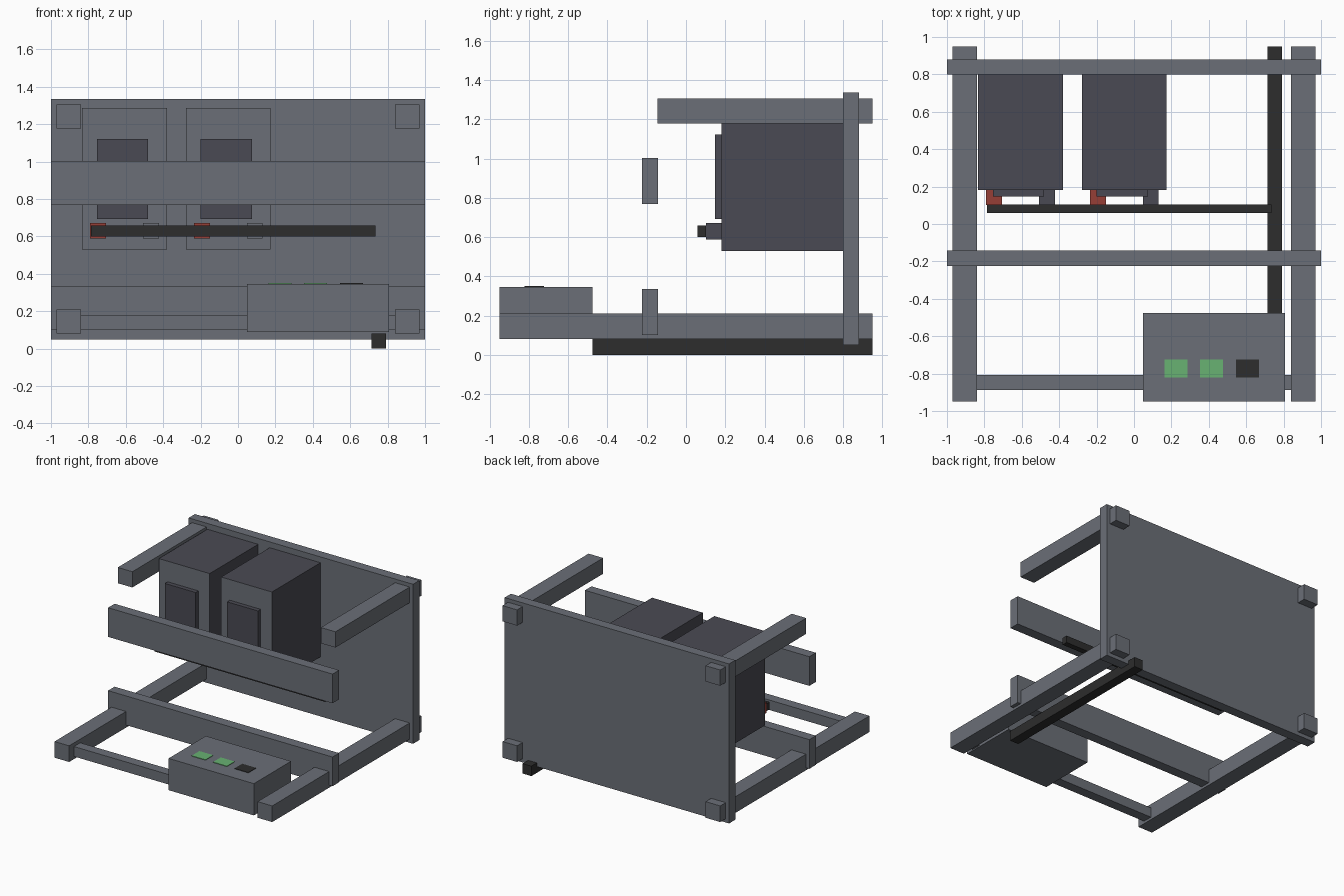
import bpy, bmesh

if "Cube" in bpy.data.objects:
    bpy.data.objects.remove(bpy.data.objects["Cube"])

def material(name, rgb):
    """Flat colour given as sRGB 0-255, stored linear."""
    m = bpy.data.materials.new(name)
    lin = [((c / 255 + 0.055) / 1.055) ** 2.4 for c in rgb]
    m.diffuse_color = (*lin, 1)
    m.use_nodes = True
    m.node_tree.nodes["Principled BSDF"].inputs["Base Color"].default_value = m.diffuse_color
    return m

GREY = material("steel grey", (107, 111, 119))
DARK = material("dark slate", (74, 74, 83))
BLACK = material("black", (45, 45, 45))
GREEN = material("indicator green", (104, 178, 114))
RED = material("terminal red", (150, 62, 54))

def box(name, x, y, z, mat, front=None):
    """Axis-aligned box from ranges; optional second material on the -y face."""
    bm = bmesh.new()
    bmesh.ops.create_cube(bm, size=1)
    for v in bm.verts:
        v.co = [r[0] + (c + 0.5) * (r[1] - r[0]) for c, r in zip(v.co, (x, y, z))]
    bm.normal_update()
    me = bpy.data.meshes.new(name)
    me.materials.append(mat)
    if front:
        me.materials.append(front)
        for f in bm.faces:
            f.material_index = 1 if f.normal.y < -0.5 else 0
    bm.to_mesh(me)
    bm.free()
    ob = bpy.data.objects.new(name, me)
    bpy.context.collection.objects.link(ob)
    return ob

# Back panel
box("back_panel", (-1, 1), (0.80, 0.88), (0.05, 1.335), GREY)

# Lower and upper side rails, passing through the panel
for side, x in (("left", (-0.97, -0.84)), ("right", (0.84, 0.97))):
    box(side + "_lower_rail", x, (-0.95, 0.95), (0.08, 0.21), GREY)
    box(side + "_upper_rail", x, (-0.145, 0.95), (1.178, 1.305), GREY)

# Cross beams and front bar
box("lower_cross_beam", (-1, 1), (-0.225, -0.142), (0.10, 0.335), GREY)
box("upper_cross_beam", (-1, 1), (-0.225, -0.142), (0.768, 1.003), GREY)
box("front_bar", (-0.85, 0.85), (-0.887, -0.807), (0.10, 0.18), GREY)

# Two cabinets with front cover and a pair of terminals
for i, x0 in enumerate((-0.833, -0.278)):
    n = "cabinet_%d" % (i + 1)
    box(n, (x0, x0 + 0.453), (0.182, 0.81), (0.53, 1.288), DARK, GREY)
    box(n + "_cover", (x0 + 0.078, x0 + 0.353), (0.147, 0.185), (0.692, 1.122), DARK)
    box(n + "_red_terminal", (x0 + 0.043, x0 + 0.128), (0.102, 0.185), (0.588, 0.672), RED)
    box(n + "_grey_terminal", (x0 + 0.325, x0 + 0.41), (0.102, 0.185), (0.588, 0.672), DARK, GREY)

# Bar joining the terminals, and cable duct under the frame
box("terminal_bar", (-0.787, 0.735), (0.058, 0.103), (0.60, 0.658), BLACK)
box("cable_duct", (0.713, 0.791), (-0.477, 0.95), (0, 0.08), BLACK)

# Control box with indicator plates on top
box("control_box", (0.047, 0.807), (-0.95, -0.477), (0.09, 0.346), GREY)
for i, mat in enumerate((GREEN, GREEN, BLACK)):
    x = 0.163 + 0.191 * i
    box("indicator_%d" % (i + 1), (x, x + 0.123), (-0.822, -0.724), (0.343, 0.35), mat)
